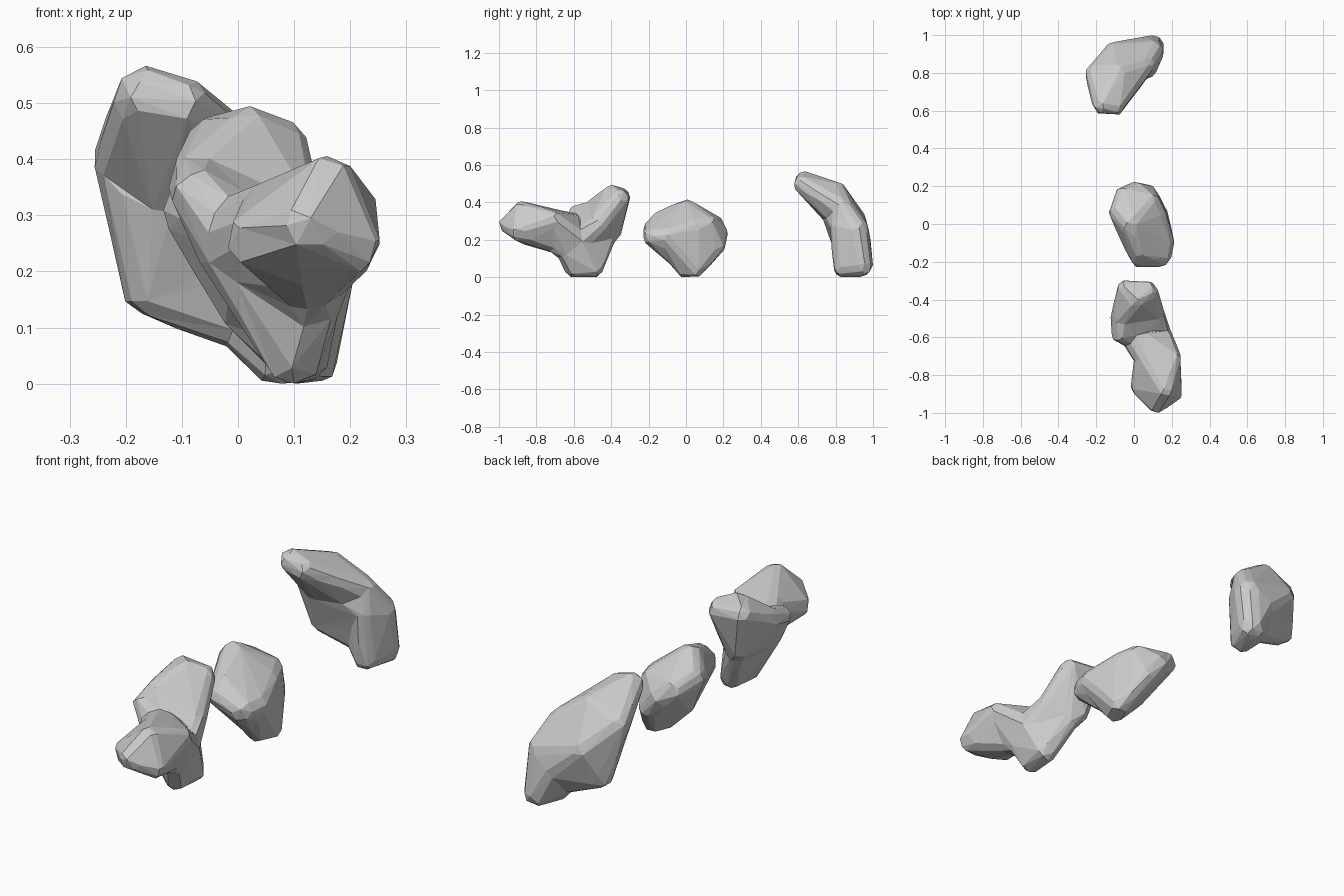
import bpy, bmesh
from mathutils import Matrix, Vector

if "Cube" in bpy.data.objects:
    bpy.data.objects.remove(bpy.data.objects["Cube"])


def bake(obj):
    """Replace the mesh by its modified version and drop the modifiers."""
    dg = bpy.context.evaluated_depsgraph_get()
    mesh = bpy.data.meshes.new_from_object(obj.evaluated_get(dg))
    obj.modifiers.clear()
    obj.data = mesh
    bpy.context.view_layer.update()


def rock(name, balls, groups, faces):
    """Hull groups of balls, fuse the hulls and reduce them to chunky facets."""
    bm = bmesh.new()
    for group in groups:
        part = bmesh.new()
        for key in group.split():
            x, y, z, r = balls[key]
            bmesh.ops.create_icosphere(part, subdivisions=2, radius=r,
                                       matrix=Matrix.Translation((x, y, z)))
        pts = [v.co.copy() for v in part.verts]
        part.free()
        new = [bm.verts.new(p) for p in pts]
        res = bmesh.ops.convex_hull(bm, input=new)
        bmesh.ops.delete(bm, geom=[g for g in set(res["geom_interior"])
                                   if isinstance(g, bmesh.types.BMVert)],
                         context='VERTS')
    bmesh.ops.recalc_face_normals(bm, faces=bm.faces)
    mesh = bpy.data.meshes.new(name)
    bm.to_mesh(mesh)
    bm.free()
    obj = bpy.data.objects.new(name, mesh)
    bpy.context.collection.objects.link(obj)

    rem = obj.modifiers.new("fuse", 'REMESH')
    rem.mode = 'VOXEL'
    rem.voxel_size = 0.012
    bake(obj)
    tris = sum(len(p.vertices) - 2 for p in obj.data.polygons)
    dec = obj.modifiers.new("facets", 'DECIMATE')
    dec.ratio = faces / tris
    bake(obj)

    # stand on the ground, flat facets
    low = min(v.co.z for v in obj.data.vertices)
    obj.data.transform(Matrix.Translation(Vector((0, 0, -low))))
    obj.data.shade_flat()
    return obj


# front rock: foot, core, arm to the front and arm to the back
rock("front_rock", {
    "f1": (.10, -.595, .055, .055), "f2": (.11, -.495, .055, .055),
    "cf": (.13, -.64, .15, .055),
    "c1": (.12, -.58, .20, .075), "c2": (.00, -.58, .26, .08),
    "bump": (-.07, -.58, .34, .05),
    "ta": (.12, -.95, .285, .05), "tb": (.04, -.86, .26, .058),
    "tc": (.16, -.88, .36, .05), "td": (.20, -.89, .25, .056),
    "te": (.20, -.71, .31, .05), "tf": (.07, -.71, .30, .07),
    "tg": (.13, -.70, .19, .06), "th": (.12, -.84, .22, .05),
    "ra": (-.04, -.35, .43, .052), "rb": (.07, -.36, .42, .057),
    "rc": (.02, -.40, .45, .047), "rd": (-.07, -.50, .36, .055),
    "re": (.10, -.47, .28, .06), "rf": (.03, -.42, .22, .05),
    "rg": (.00, -.39, .25, .047),
}, ["f1 f2 cf c1 c2 rf", "rd re rf rg c1 c2", "bump c2 rd",
    "ra rb rc rd re rf rg", "ta tb tc td te tf tg th",
    "te tf tg cf c1 c2"], 200)

# middle rock: rounded head over a short foot
rock("middle_rock", {
    "top": (-.02, .00, .36, .06), "left": (-.07, .06, .31, .062),
    "bl": (-.045, .15, .28, .055), "back": (.01, .165, .24, .06),
    "fh": (.03, -.14, .30, .055), "fl": (.03, -.175, .26, .055),
    "fr": (.14, -.17, .22, .058), "right": (.16, -.10, .22, .055),
    "br": (.08, .12, .28, .055), "side": (.11, .05, .26, .06),
    "low": (.02, .00, .15, .06), "kl": (.07, .155, .17, .055),
    "fb": (.10, -.06, .12, .055),
    "f1": (.105, -.005, .05, .05), "f2": (.13, .05, .05, .05),
}, ["top left bl back fh fl fr right br side low kl",
    "low kl side right fb f1 f2", "fb low fl fr right"], 130)

# back rock: curved slab leaning to the front left
rock("back_rock", {
    "t1": (-.165, .635, .51, .055), "t2": (-.10, .625, .495, .05),
    "tu": (-.14, .69, .45, .05),
    "ridge": (-.08, .80, .45, .06), "m1": (-.20, .79, .40, .06),
    "m2": (.05, .84, .36, .06), "b1": (-.10, .90, .30, .065),
    "b2": (.09, .91, .25, .068), "b3": (.03, .93, .19, .058),
    "nl": (-.13, .775, .33, .05), "nr": (.00, .80, .33, .05),
    "m3": (.07, .82, .27, .05),
    "low": (-.15, .84, .17, .058), "web": (.01, .87, .11, .055),
    "f1": (.07, .84, .05, .055), "f2": (.10, .94, .06, .06),
}, ["t1 t2 tu m1 ridge m2 nl nr", "m1 ridge m2 m3 b1 b2 b3 nl nr low",
    "low web b1 b2 b3 m3", "web b2 b3 m3 f1 f2"], 170)
